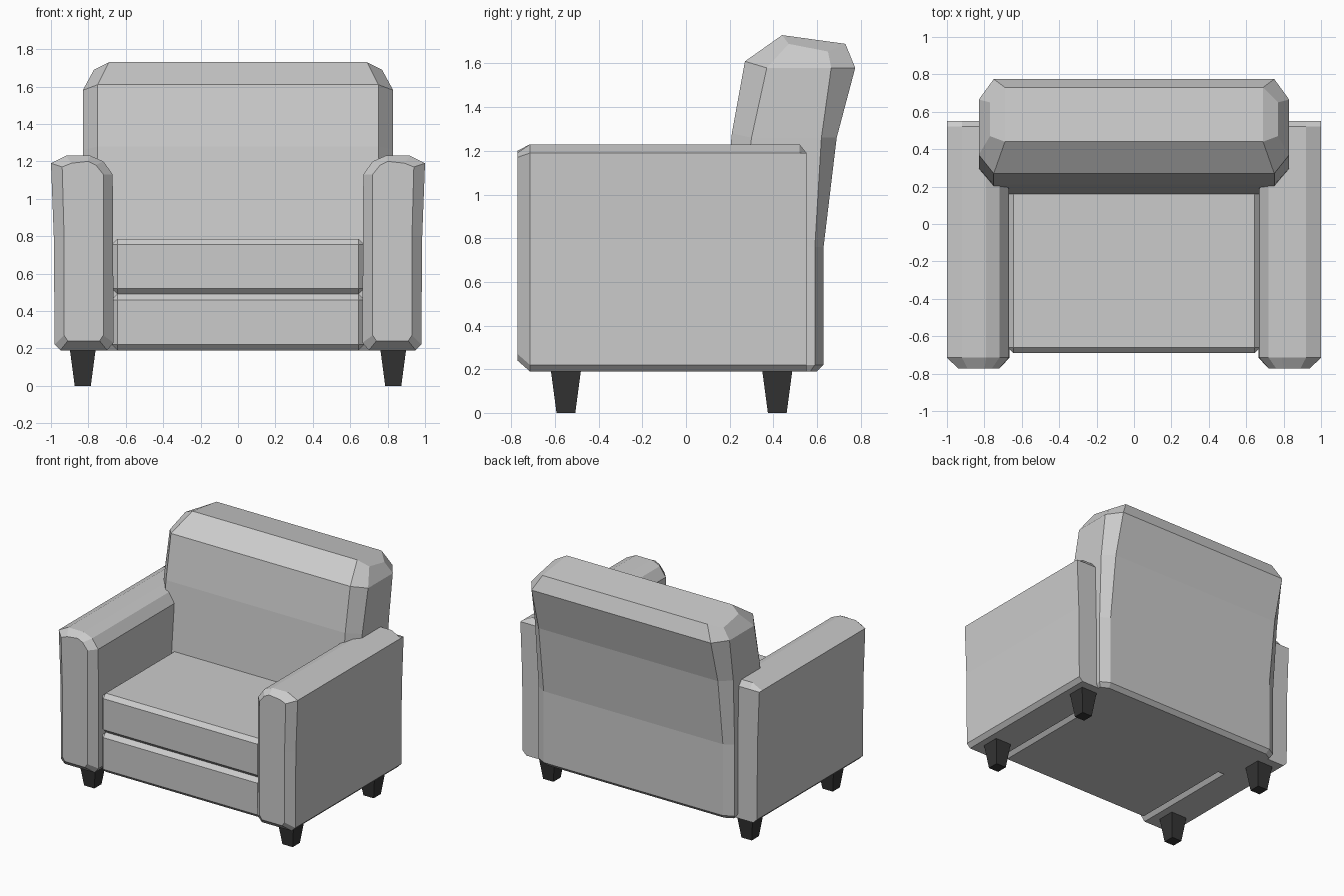
import bpy, bmesh

if "Cube" in bpy.data.objects:
    bpy.data.objects.remove(bpy.data.objects["Cube"])


def make_object(name, bm, mirror=False):
    bmesh.ops.recalc_face_normals(bm, faces=bm.faces)
    mesh = bpy.data.meshes.new(name)
    bm.to_mesh(mesh)
    bm.free()
    obj = bpy.data.objects.new(name, mesh)
    bpy.context.collection.objects.link(obj)
    if mirror:
        obj.modifiers.new("mirror", "MIRROR").use_axis[0] = True
    return obj


def loft(name, rings, strip_caps=False, mirror=False):
    """Skin a list of equal-length point rings and cap both ends."""
    bm = bmesh.new()
    vs = [[bm.verts.new(p) for p in ring] for ring in rings]
    n = len(vs[0])
    for a, b in zip(vs, vs[1:]):
        for i in range(n):
            j = (i + 1) % n
            bm.faces.new((a[i], a[j], b[j], b[i]))
    for r in (vs[0], vs[-1]):
        if strip_caps:
            for i in range(n // 2 - 1):
                bm.faces.new((r[i], r[i + 1], r[n - 2 - i], r[n - 1 - i]))
        else:
            bm.faces.new(r)
    return make_object(name, bm, mirror)


def cushion(name, x, y0, y1, z0, z1, bevel):
    """Box with a single flat bevel on every edge."""
    bm = bmesh.new()
    bmesh.ops.create_cube(bm, size=1)
    for v in bm.verts:
        v.co = (v.co.x * 2 * x, y0 + (v.co.y + 0.5) * (y1 - y0), z0 + (v.co.z + 0.5) * (z1 - z0))
    bmesh.ops.bevel(bm, geom=bm.edges[:], offset=bevel, segments=1, affect='EDGES')
    return make_object(name, bm)


# seat base and seat cushion
cushion("seat_base", 0.675, -0.69, 0.57, 0.19, 0.49, 0.03)
cushion("seat_cushion", 0.675, -0.69, 0.40, 0.49, 0.785, 0.03)

# arms: cross-section in x, z lofted along y
section = [(0.665, 0.23), (0.70, 0.19), (0.95, 0.19), (0.98, 0.22), (0.985, 0.80),
           (1.0, 1.19), (0.92, 1.23), (0.79, 1.23), (0.72, 1.20), (0.67, 1.13)]
front = [(0.72, 0.27), (0.74, 0.24), (0.91, 0.24), (0.93, 0.27), (0.93, 0.80),
         (0.94, 1.17), (0.89, 1.19), (0.80, 1.20), (0.76, 1.18), (0.72, 1.13)]
rear = [(x, min(z, 1.19)) for x, z in section]
loft("arm", [[(x, y, z) for x, z in ring] for ring, y in
             ((front, -0.772), (section, -0.715), (section, 0.52), (rear, 0.552))], mirror=True)


# backrest: octagonal rings stacked upward
def back_ring(xc, xs, front_pt, side_front, side_back, back_pt):
    right = [(xc, front_pt), (xs, side_front), (xs, side_back), (xc, back_pt)]
    pts = [(-xs, side_front), (-xc, front_pt)] + right + [(-xc, back_pt), (-xs, side_back)]
    return [(x, y, z) for x, (y, z) in pts]


loft("backrest", [
    back_ring(0.74, 0.80, (0.18, 0.19), (0.24, 0.19), (0.57, 0.19), (0.60, 0.19)),
    back_ring(0.75, 0.82, (0.16, 0.22), (0.24, 0.22), (0.59, 0.22), (0.63, 0.22)),
    back_ring(0.75, 0.82, (0.16, 0.77), (0.24, 0.77), (0.59, 0.76), (0.63, 0.76)),
    back_ring(0.75, 0.83, (0.21, 1.28), (0.30, 1.26), (0.62, 1.26), (0.69, 1.26)),
    back_ring(0.75, 0.83, (0.27, 1.61), (0.37, 1.58), (0.665, 1.58), (0.775, 1.58)),
    back_ring(0.69, 0.77, (0.44, 1.73), (0.47, 1.69), (0.65, 1.655), (0.73, 1.69)),
], strip_caps=True)

# legs: tapered square pegs
dark = bpy.data.materials.new("dark_wood")
dark.diffuse_color = (0.035, 0.035, 0.035, 1)
dark.use_nodes = True
dark.node_tree.nodes["Principled BSDF"].inputs["Base Color"].default_value = dark.diffuse_color
for name, y in (("front_leg", -0.55), ("back_leg", 0.418)):
    rings = [[(0.83 + sx * r, y + sy * r, z) for sx, sy in ((-1, -1), (1, -1), (1, 1), (-1, 1))]
             for r, z in ((0.043, 0.0), (0.071, 0.21))]
    loft(name, rings, mirror=True).data.materials.append(dark)
